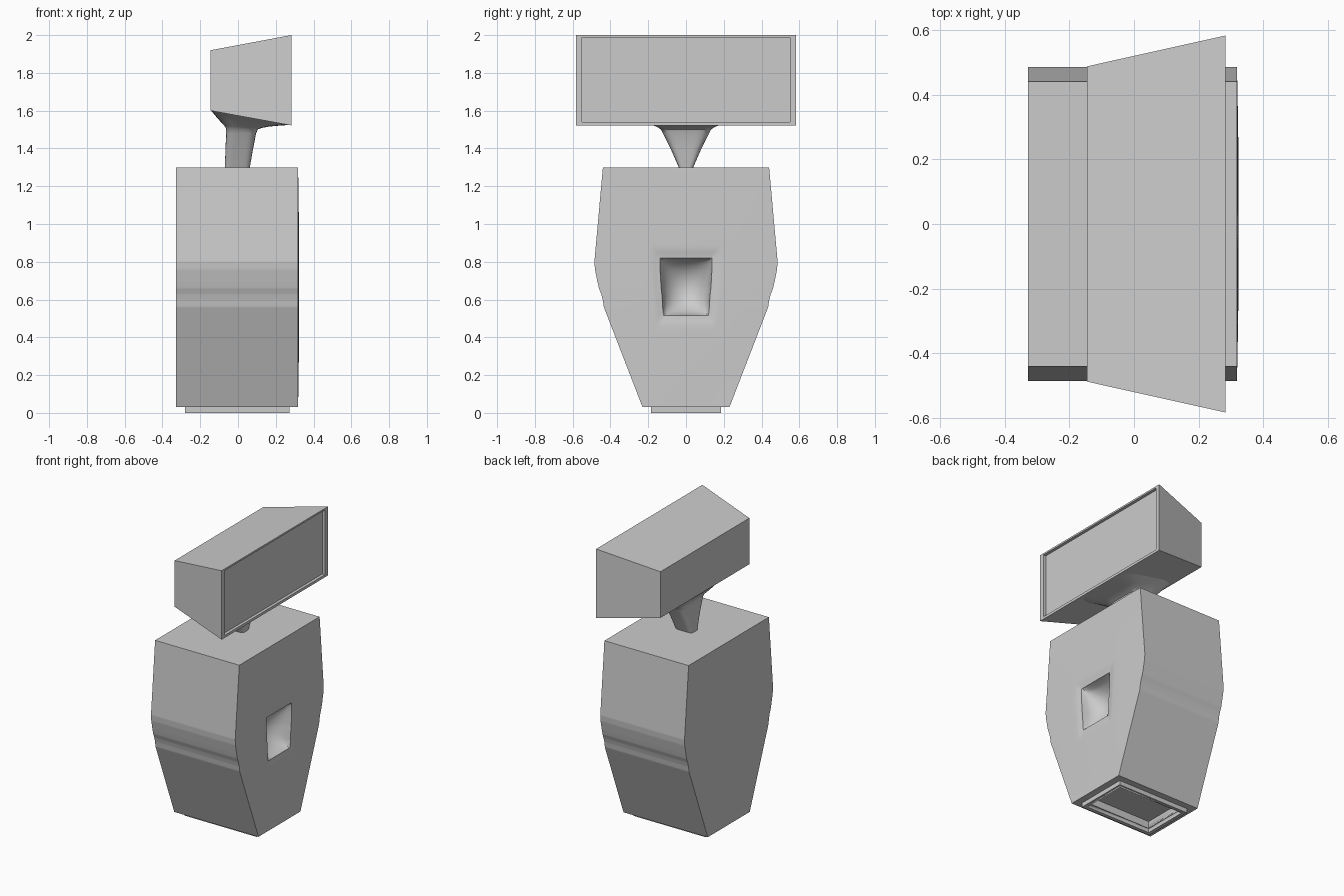
import bpy, bmesh, math

if "Cube" in bpy.data.objects:
    bpy.data.objects.remove(bpy.data.objects["Cube"])


def finish(name, bm, angle=30):
    bmesh.ops.recalc_face_normals(bm, faces=bm.faces[:])
    me = bpy.data.meshes.new(name)
    bm.to_mesh(me)
    bm.free()
    ob = bpy.data.objects.new(name, me)
    bpy.context.collection.objects.link(ob)
    bpy.ops.object.select_all(action='DESELECT')
    ob.select_set(True)
    bpy.context.view_layer.objects.active = ob
    bpy.ops.object.shade_smooth_by_angle(angle=math.radians(angle))
    return ob


def box(name, x0, x1, hy, z0, z1):
    bm = bmesh.new()
    bmesh.ops.create_cube(bm, size=1)
    for v in bm.verts:
        v.co = ((x0 + x1) / 2 + v.co.x * (x1 - x0), v.co.y * 2 * hy,
                (z0 + z1) / 2 + v.co.z * (z1 - z0))
    return finish(name, bm)


def span(a, b, n):
    return [a + (b - a) * i / n for i in range(n)]


# body: half-width profile by height
PROFILE = [(0.03, .23), (0.56, .435), (0.60, .441), (0.63, .449), (0.66, .461),
           (0.70, .470), (0.76, .482), (0.80, .485), (1.30, .44)]


def width(z):
    for (z0, w0), (z1, w1) in zip(PROFILE, PROFILE[1:]):
        if z <= z1:
            return w0 + (w1 - w0) * (z - z0) / (z1 - z0)
    return PROFILE[-1][1]


# front surface: slight bulge, shallow lip and square bowl-shaped dent
TD, Z0, Z1, DEPTH = 0.285, 0.515, 0.82, 0.13


def front_x(t, z):
    s = (z - 0.665) / 0.635
    x = 0.318 + 0.006 * (1 - t * t) * max(0, 1 - s * s)
    u = abs(t) / TD
    v = abs(z - (Z0 + Z1) / 2) / ((Z1 - Z0) / 2)
    x -= 0.008 * math.exp(-(max(0, u - 1, v - 1) / 0.22) ** 2)
    if u < 1 and v < 1:
        x -= DEPTH * ((1 - u * u) * (1 - v * v)) ** 0.55
    return x


ts = span(-1, -.42, 8) + span(-.42, -TD, 6) + span(-TD, TD, 28) + span(TD, .42, 6) + span(.42, 1, 8) + [1]
zs = span(.03, .43, 8) + span(.43, Z0, 6) + span(Z0, Z1, 28) + span(Z1, .9, 6) + span(.9, 1.3, 8) + [1.3]
zs = sorted(set(zs) | {p[0] for p in PROFILE})
bm = bmesh.new()
grid = [[bm.verts.new((front_x(t, z), t * width(z), z)) for t in ts] for z in zs]
for a, b in zip(grid, grid[1:]):
    for i in range(len(ts) - 1):
        bm.faces.new((a[i], a[i + 1], b[i + 1], b[i]))
rim = [e for e in bm.edges if e.is_boundary]
ext = bmesh.ops.extrude_edge_only(bm, edges=rim)['geom']
for g in ext:
    if isinstance(g, bmesh.types.BMVert):
        g.co.x = -0.328
bmesh.ops.holes_fill(bm, edges=[e for e in bm.edges if e.is_boundary], sides=0)
body = finish("body", bm)

# base plinth, hollowed from below together with the body
base = box("base_rim", -.28, .272, .185, 0, .031)
cutter = box("base_recess_cutter", -.255, .247, .16, -.05, .08)
cutter.hide_render = True
cutter.display_type = 'WIRE'
for ob in (body, base):
    m = ob.modifiers.new("recess", 'BOOLEAN')
    m.operation, m.object, m.solver = 'DIFFERENCE', cutter, 'EXACT'

# head: tapered box with recessed front panel
bm = bmesh.new()
rings = [(-.145, .487, 1.60, 1.92), (.282, .582, 1.522, 2.0),
         (.282, .55, 1.54, 1.988), (.262, .55, 1.54, 1.988)]
loops = [[bm.verts.new((x, y, z)) for y, z in ((-h, a), (h, a), (h, b), (-h, b))]
         for x, h, a, b in rings]
for a, b in zip(loops, loops[1:]):
    for i in range(4):
        j = (i + 1) % 4
        bm.faces.new((a[i], a[j], b[j], b[i]))
bm.faces.new(loops[0])
bm.faces.new(loops[-1])
finish("head", bm, 10)

# neck: rounded rectangular sections flaring into the head's underside
# each section: height at x=0, slope, x range, half depth
SECTIONS = [(1.295, 0, -.07, .062, .036), (1.40, 0, -.066, .08, .082),
            (1.48, 0, -.063, .096, .122), (1.503, -.02, -.063, .105, .134),
            (1.516, -.06, -.072, .125, .15), (1.534, -.11, -.095, .165, .175),
            (1.556, -.16, -.122, .22, .205), (1.576, -.183, -.144, .279, .24)]
N = 48
bm = bmesh.new()
loops = []
for z, k, x0, x1, hy in SECTIONS:
    ring = []
    for i in range(N):
        a = 2 * math.pi * i / N
        c, s = math.cos(a), math.sin(a)
        r = (abs(c) ** 5 + abs(s) ** 5) ** -0.2
        x = (x0 + x1) / 2 + (x1 - x0) / 2 * r * c
        ring.append(bm.verts.new((x, hy * r * s, z + k * x)))
    loops.append(ring)
for a, b in zip(loops, loops[1:]):
    for i in range(N):
        j = (i + 1) % N
        bm.faces.new((a[i], a[j], b[j], b[i]))
bm.faces.new(loops[0])
bm.faces.new(loops[-1])
finish("neck", bm, 40)
